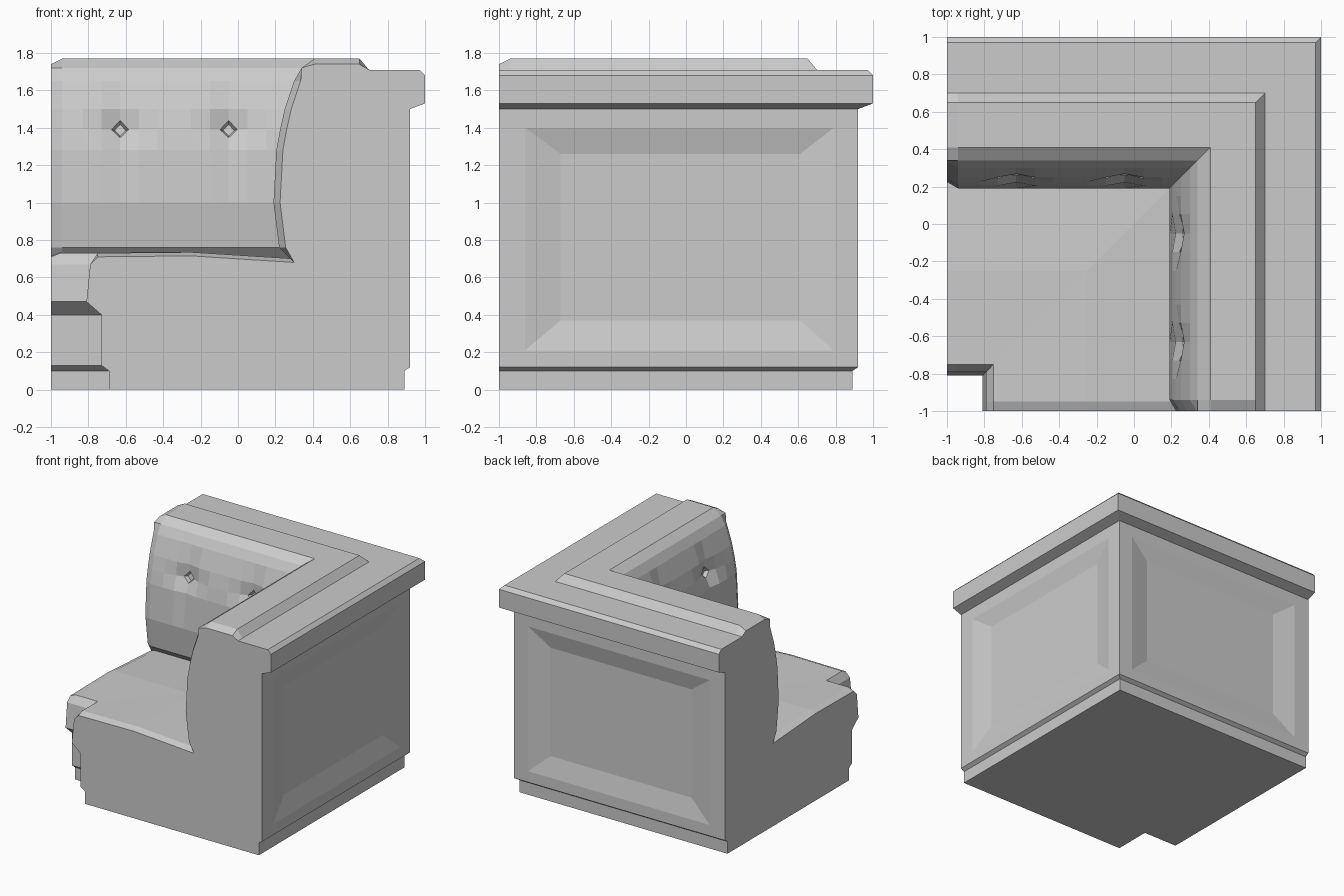
import bpy, bmesh

if "Cube" in bpy.data.objects:
    bpy.data.objects.remove(bpy.data.objects["Cube"], do_unlink=True)

grey = bpy.data.materials.new("light grey")
grey.use_nodes = True
grey.diffuse_color = (0.6, 0.6, 0.6, 1)
grey.node_tree.nodes["Principled BSDF"].inputs["Base Color"].default_value = grey.diffuse_color


def sweep_arm(profile, stations, shape=lambda u, v, z: (u, z)):
    """Sweep a closed (depth, height) profile along one arm, ending in a 45 degree mitre."""
    bm = bmesh.new()
    rings = []
    for v in stations + [None]:
        ring = []
        for u, z in profile:
            u2, z2 = shape(u, 0.5 if v is None else v, z)
            ring.append(bm.verts.new((u2, u2 if v is None else v, z2)))
        rings.append(ring)
    n = len(profile)
    for a, b in zip(rings, rings[1:]):
        for i in range(n):
            j = (i + 1) % n
            bm.faces.new((a[i], a[j], b[j], b[i]))
    bm.faces.new(rings[0])
    bmesh.ops.recalc_face_normals(bm, faces=bm.faces)
    return bm


def finish(name, bm):
    """Reflect the arm across the diagonal, weld the mitre and make the object."""
    copy = bmesh.ops.duplicate(bm, geom=bm.verts[:] + bm.edges[:] + bm.faces[:])["geom"]
    for v in copy:
        if isinstance(v, bmesh.types.BMVert):
            v.co.x, v.co.y = v.co.y, v.co.x
    bmesh.ops.remove_doubles(bm, verts=bm.verts, dist=0.0005)
    bmesh.ops.recalc_face_normals(bm, faces=bm.faces)
    mesh = bpy.data.meshes.new(name)
    bm.to_mesh(mesh)
    bm.free()
    mesh.materials.append(grey)
    bpy.context.collection.objects.link(bpy.data.objects.new(name, mesh))


# Frame: plinth, outer wall and capping ledge
frame = sweep_arm([(-0.69, 0), (-0.69, 0.1), (-0.73, 0.13), (-0.73, 0.4), (0.7, 0.4),
                   (0.7, 1.71), (0.97, 1.71), (1, 1.68), (1, 1.53), (0.92, 1.5),
                   (0.92, 0.12), (0.89, 0.1), (0.89, 0)], [-1])

# Sunken panel in the outer wall
wall = next(f for f in frame.faces if all(abs(v.co.x - 0.92) < 0.001 for v in f.verts))
for x, y_range, z_range in ((0.92, (-0.86, 0.79), (0.21, 1.4)),
                            (0.885, (-0.67, 0.61), (0.37, 1.26))):
    bmesh.ops.inset_individual(frame, faces=[wall], thickness=0.05)
    mid = wall.calc_center_median()
    for v in wall.verts:
        v.co = (x, y_range[v.co.y > mid.y], z_range[v.co.z > mid.z])
finish("frame", frame)


# Seat: padded top that rolls down at the open ends
def seat_shape(u, v, z):
    return u, z + (0.02 if v > -0.99 and z > 0.67 else 0)


seat = sweep_arm([(-0.73, 0.4), (-0.81, 0.47), (-0.79, 0.67), (-0.75, 0.71), (-0.25, 0.715),
                  (0.3, 0.68), (0.7, 0.68), (0.7, 0.4)], [-1, -0.95], seat_shape)
finish("seat", seat)

# Back cushion: bulging front with two star-shaped tufts on each arm
BUTTONS = (-0.63, -0.05)
BUTTON_Z = 1.39


def cushion_shape(u, v, z):
    if v < -0.99:
        u += 0.035 if 0.7 < z < 1.72 and u < 0.5 else 0
        z -= 0.03 if z > 1.72 else 0
    elif z < 1.72 and u < 0.5:
        d = min(abs(v - b) for b in BUTTONS) + abs(z - BUTTON_Z)
        u += 0.06 if d < 0.01 else 0.018 if d < 0.12 else 0
    return u, z


columns = [-1, -0.94] + [b + k * 0.1 for b in BUTTONS for k in range(-2, 3)]
cushion = sweep_arm([(0.3, 0.68), (0.22, 0.76), (0.19, 1), (0.205, 1.28), (0.225, BUTTON_Z),
                     (0.25, 1.5), (0.3, 1.65), (0.34, 1.72), (0.41, 1.77), (0.65, 1.77),
                     (0.7, 1.71), (0.7, 0.68)], columns, cushion_shape)

# Diamond button sockets
for b in BUTTONS:
    centre = next(v for v in cushion.verts
                  if v.co.x < 0.5 and abs(v.co.y - b) + abs(v.co.z - BUTTON_Z) < 0.01)
    cut = bmesh.ops.bevel(cushion, geom=[centre], offset=0.05, segments=1, affect='VERTICES')
    socket = cut["faces"]
    bmesh.ops.inset_individual(cushion, faces=socket, thickness=0.016, depth=-0.03)
finish("back_cushion", cushion)
